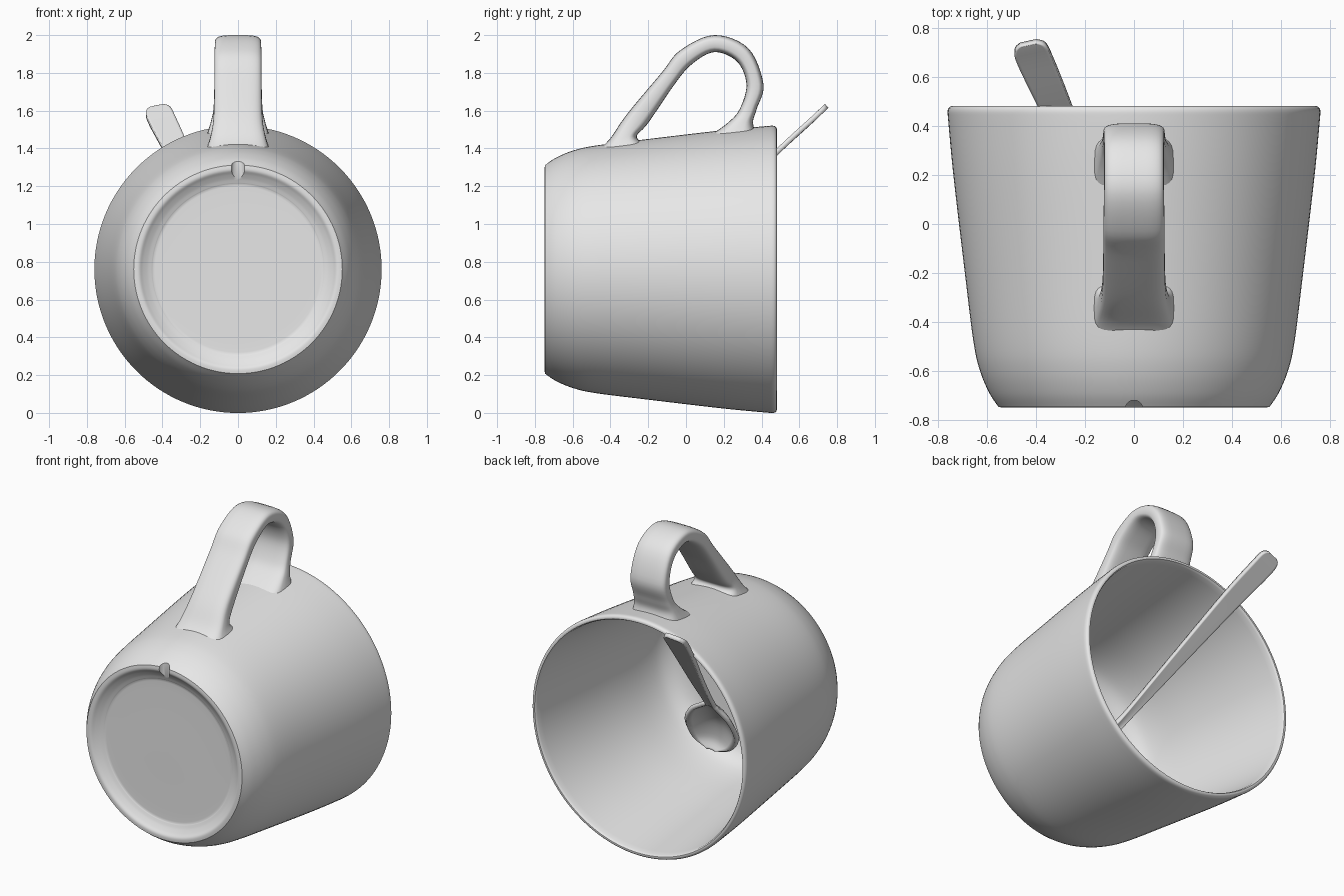
import bpy, bmesh, math
from mathutils import Vector

if "Cube" in bpy.data.objects:
    bpy.data.objects.remove(bpy.data.objects["Cube"])

CENTRE_Z = 0.76

ceramic = bpy.data.materials.new("light grey")
ceramic.use_nodes = True
ceramic.diffuse_color = (0.8, 0.8, 0.8, 1)
ceramic.node_tree.nodes["Principled BSDF"].inputs["Base Color"].default_value = (0.8, 0.8, 0.8, 1)


def smooth_stations(points, steps):
    """Catmull-Rom interpolation through tuples of any length."""
    pts = [points[0], *points, points[-1]]
    out = []
    for a, b, c, d in zip(pts, pts[1:], pts[2:], pts[3:]):
        for k in range(steps):
            t = k / steps
            out.append([q + t / 2 * (r - p + t * (2 * p - 5 * q + 4 * r - s + t * (3 * (q - r) + s - p)))
                        for p, q, r, s in zip(a, b, c, d)])
    return out + [list(points[-1])]


def loft(name, rows, closed, caps=False):
    """Skin a list of equally long rows of points."""
    bm = bmesh.new()
    grid = [[bm.verts.new(p) for p in row] for row in rows]
    n = len(rows[0])
    for lower, upper in zip(grid, grid[1:]):
        for i in range(n if closed else n - 1):
            j = (i + 1) % n
            bm.faces.new((lower[i], lower[j], upper[j], upper[i]))
    if caps:
        bm.faces.new(grid[0])
        bm.faces.new(grid[-1])
    bmesh.ops.recalc_face_normals(bm, faces=bm.faces)
    mesh = bpy.data.meshes.new(name)
    bm.to_mesh(mesh)
    bm.free()
    mesh.materials.append(ceramic)
    obj = bpy.data.objects.new(name, mesh)
    bpy.context.collection.objects.link(obj)
    return obj


def shade(obj, angle):
    bpy.ops.object.select_all(action="DESELECT")
    obj.select_set(True)
    bpy.context.view_layer.objects.active = obj
    bpy.ops.object.shade_smooth_by_angle(angle=math.radians(angle))


# Cup: radius and depth profile, from base centre round the rim to the inner floor
base = [(0.002, -0.705), (0.40, -0.705), (0.46, -0.71), (0.50, -0.73), (0.525, -0.747), (0.552, -0.747)]
outside = [(0.552, -0.747), (0.59, -0.69), (0.628, -0.6), (0.655, -0.48), (0.69, -0.2),
           (0.737, 0.2), (0.76, 0.445)]
rim = [(0.76, 0.445), (0.76, 0.465), (0.752, 0.478), (0.738, 0.48), (0.73, 0.465)]
inside = [(0.73, 0.465), (0.698, 0.2), (0.65, -0.2), (0.61, -0.48), (0.56, -0.6),
          (0.46, -0.655), (0.3, -0.665), (0.002, -0.665)]
profile = (smooth_stations(base, 4)[:-1] + smooth_stations(outside, 5)[:-1]
           + smooth_stations(rim, 2)[:-1] + smooth_stations(inside, 5))
SEGMENTS = 128
angles = [2 * math.pi * i / SEGMENTS for i in range(SEGMENTS)]
cup = loft("cup", [[(r * math.cos(a), y, CENTRE_Z + r * math.sin(a)) for a in angles]
                   for r, y in profile], True, True)

# Drain notch in the foot ring
bpy.ops.mesh.primitive_cylinder_add(vertices=24, radius=0.036, depth=0.13, location=(0, -0.755, 1.285))
cutter = bpy.context.object
cutter.name = "notch_cutter"
cutter.data.materials.append(ceramic)
cut = cup.modifiers.new("notch", "BOOLEAN")
cut.object, cut.operation, cut.solver = cutter, "DIFFERENCE", "EXACT"
shade(cup, 35)
bpy.context.view_layer.objects.active = cup
bpy.ops.object.modifier_move_to_index(modifier="notch", index=0)
bpy.ops.object.modifier_apply(modifier="notch")
bpy.data.objects.remove(cutter)
shade(cup, 35)

# Loop handle: outer edge (y, z), inner edge (y, z), half width
loop = [(-0.46, 1.395, -0.22, 1.42, 0.165), (-0.40, 1.455, -0.26, 1.465, 0.147),
        (-0.31, 1.585, -0.20, 1.535, 0.13), (-0.13, 1.80, -0.06, 1.74, 0.125),
        (-0.03, 1.92, 0.03, 1.845, 0.125), (0.15, 2.0, 0.15, 1.91, 0.122),
        (0.33, 1.93, 0.27, 1.86, 0.122), (0.41, 1.74, 0.32, 1.74, 0.125),
        (0.375, 1.61, 0.285, 1.61, 0.13), (0.355, 1.54, 0.22, 1.535, 0.145),
        (0.37, 1.48, 0.12, 1.465, 0.165)]


def rounded(v):
    return math.copysign(abs(v) ** 0.55, v)


rows = []
for oy, oz, iy, iz, half in smooth_stations(loop, 6):
    mid = Vector((0, (oy + iy) / 2, (oz + iz) / 2))
    arm = Vector((0, (oy - iy) / 2, (oz - iz) / 2))
    side = Vector((half, 0, 0))
    rows.append([mid + side * rounded(math.cos(a)) + arm * rounded(math.sin(a)) for a in angles[::4]])
shade(loft("handle", rows, True, True), 60)

# Spoon: centre line (x, y, z), half width, bowl depth
spoon_line = [(-0.432, 0.738, 1.618, 0.035, 0), (-0.424, 0.718, 1.60, 0.066, 0),
              (-0.40, 0.66, 1.545, 0.072, 0), (-0.32, 0.48, 1.38, 0.064, 0),
              (-0.17, 0.13, 1.04, 0.042, 0), (-0.05, -0.16, 0.76, 0.027, 0.004),
              (-0.02, -0.21, 0.70, 0.05, 0.02), (0.01, -0.26, 0.615, 0.125, 0.06),
              (0.05, -0.325, 0.49, 0.165, 0.085), (0.09, -0.385, 0.37, 0.12, 0.055),
              (0.108, -0.41, 0.315, 0.03, 0.005)]
across = Vector((1, 0.22, 0.21)).normalized()
stations = smooth_stations(spoon_line, 5)
centres = [Vector(s[:3]) for s in stations]
rows = []
for i, (x, y, z, half, depth) in enumerate(stations):
    along = centres[min(i + 1, len(centres) - 1)] - centres[max(i - 1, 0)]
    under = along.cross(across).normalized()
    if under.y > 0:
        under.negate()
    steps = [k / 6 for k in range(-6, 7)]
    rows.append([centres[i] + across * half * s + under * depth * (1 - s * s) for s in steps])
spoon = loft("spoon", rows, False)
thick = spoon.modifiers.new("thickness", "SOLIDIFY")
thick.thickness, thick.offset = 0.028, 0
shade(spoon, 40)
